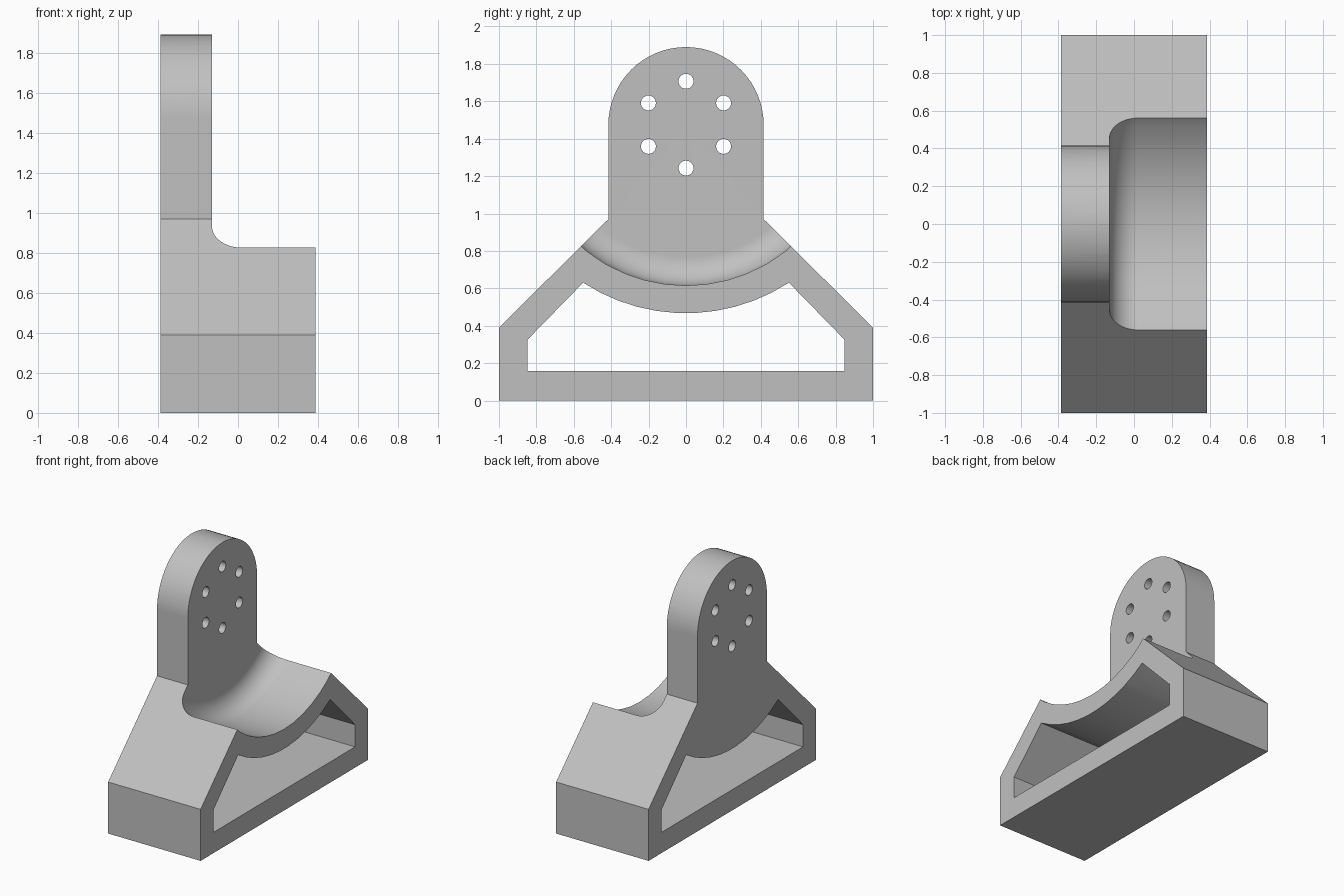
import bpy, bmesh
from math import sin, cos, pi, asin
from mathutils import Matrix

cube = bpy.data.objects.get("Cube")
if cube:
    bpy.data.objects.remove(cube)

HUB_Z = 1.475                 # shared axis of arch, bolt circle and saddle
X_BACK, X_FRONT = -0.387, 0.387
X_PLATE = -0.13               # front face of the upright plate
ARCH_R, SADDLE_R, WEB_R, FILLET = 0.415, 0.86, 1.008, 0.15

grey = bpy.data.materials.new("plain grey")
grey.diffuse_color = (0.53, 0.53, 0.53, 1)
grey.use_nodes = True
grey.node_tree.nodes["Principled BSDF"].inputs["Base Color"].default_value = (0.53, 0.53, 0.53, 1)


def arc(radius, start, end, steps):
    """Points (y, z) around the hub axis; angle 0 is +y."""
    angles = [start + (end - start) * i / steps for i in range(steps + 1)]
    return [(radius * cos(a), HUB_Z + radius * sin(a)) for a in angles]


def make_object(name, bm):
    bmesh.ops.recalc_face_normals(bm, faces=bm.faces)
    mesh = bpy.data.meshes.new(name)
    bm.to_mesh(mesh)
    bm.free()
    mesh.materials.append(grey)
    obj = bpy.data.objects.new(name, mesh)
    bpy.context.collection.objects.link(obj)
    return obj


def extrude_profile(name, points, x0, x1):
    bm = bmesh.new()
    face = bm.faces.new([bm.verts.new((x0, y, z)) for y, z in points])
    new = bmesh.ops.extrude_face_region(bm, geom=[face])["geom"]
    verts = [v for v in new if isinstance(v, bmesh.types.BMVert)]
    bmesh.ops.translate(bm, verts=verts, vec=(x1 - x0, 0, 0))
    return make_object(name, bm)


def revolve_profile(name, points, steps):
    """Spin (x, radius) points around the hub axis."""
    bm = bmesh.new()
    verts = [bm.verts.new((x, 0, HUB_Z - r)) for x, r in points]
    edges = [bm.edges.new(pair) for pair in zip(verts, verts[1:])]
    bmesh.ops.spin(bm, geom=verts + edges, cent=(0, 0, HUB_Z), axis=(1, 0, 0),
                   angle=2 * pi, steps=steps)
    bmesh.ops.remove_doubles(bm, verts=bm.verts, dist=1e-5)
    return make_object(name, bm)


def apply_modifier(obj, kind, **settings):
    mod = obj.modifiers.new(kind.title(), kind)
    for key, value in settings.items():
        setattr(mod, key, value)
    bpy.context.view_layer.objects.active = obj
    bpy.ops.object.modifier_apply(modifier=mod.name)


def cut(target, cutter):
    cutter.hide_render = True
    apply_modifier(target, "BOOLEAN", operation="DIFFERENCE", solver="EXACT", object=cutter)
    bpy.data.objects.remove(cutter)


# Full outline: base, sloped shoulders and rounded upright
outline = [(-1, 0), (1, 0), (1, 0.39), (ARCH_R, 0.97)]
outline += arc(ARCH_R, 0, pi, 32) + [(-ARCH_R, 0.97), (-1, 0.39)]
bracket = extrude_profile("motor_bracket", outline, X_BACK, X_FRONT)

# Round saddle in front of the plate, with a fillet at its foot
section = [(X_PLATE, 0)]
for i in range(11):
    a = pi / 2 * i / 10
    section.append((X_PLATE + FILLET * (1 - cos(a)), SADDLE_R - FILLET * (1 - sin(a))))
section += [(0.6, SADDLE_R), (0.6, 0)]
cut(bracket, revolve_profile("saddle_cutter", section, 48))

# Window through the base, its top following the saddle
half = asin(0.55 / WEB_R)
window = [(-0.848, 0.157), (0.848, 0.157), (0.848, 0.325)]
window += arc(WEB_R, -pi / 2 + half, -pi / 2 - half, 11) + [(-0.848, 0.325)]
cut(bracket, extrude_profile("window_cutter", window, -0.6, 0.6))

# Six bolt holes on a circle
for i in range(6):
    a = pi / 2 + i * pi / 3
    bm = bmesh.new()
    spot = Matrix.Translation((X_PLATE, 0.232 * cos(a), HUB_Z + 0.232 * sin(a)))
    bmesh.ops.create_cone(bm, cap_ends=True, segments=24, radius1=0.04, radius2=0.04,
                          depth=1, matrix=spot @ Matrix.Rotation(pi / 2, 4, "Y"))
    cut(bracket, make_object("hole_cutter", bm))

# Smooth curved faces, keep flats flat
bpy.ops.object.select_all(action="DESELECT")
bracket.select_set(True)
bpy.context.view_layer.objects.active = bracket
bpy.ops.object.shade_smooth_by_angle(angle=pi / 6)
apply_modifier(bracket, "WEIGHTED_NORMAL", keep_sharp=True)
